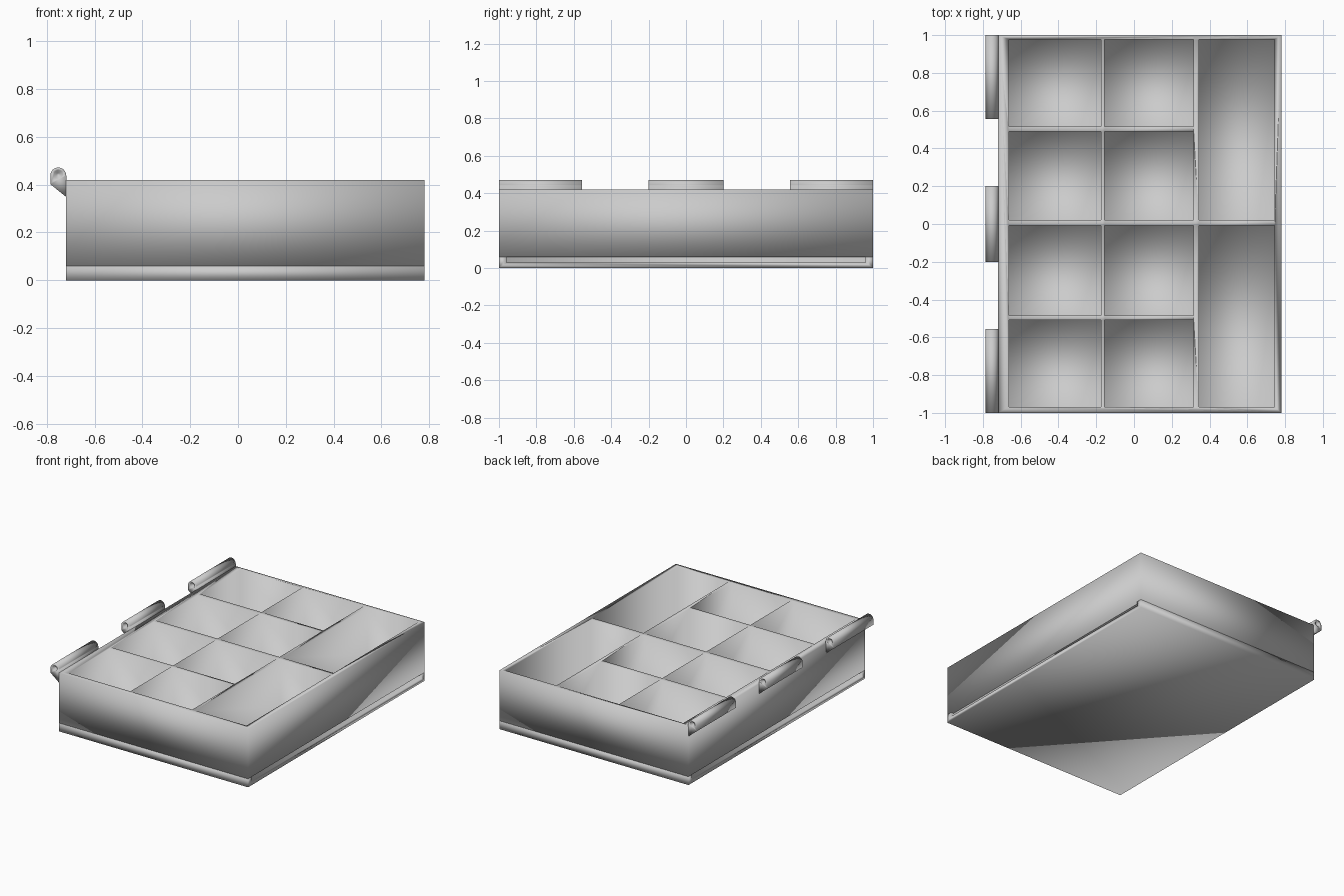
import bpy, math

if "Cube" in bpy.data.objects:
    bpy.data.objects.remove(bpy.data.objects["Cube"])

X0, X1 = -0.72, 0.78      # outer walls in x
RIM, SEAM, FLOOR = 0.42, 0.06, 0.08


def mesh_object(name, verts, faces):
    me = bpy.data.meshes.new(name)
    me.from_pydata(verts, [], faces)
    ob = bpy.data.objects.new(name, me)
    bpy.context.collection.objects.link(ob)
    return ob


def prism(name, outline, y0, y1):
    """Extrude an xz outline (counter-clockwise seen from -y) along y."""
    n = len(outline)
    verts = [(x, y, z) for y in (y0, y1) for x, z in outline]
    faces = [list(range(n)), list(range(2 * n - 1, n - 1, -1))]
    faces += [[(i + 1) % n, i, n + i, n + (i + 1) % n] for i in range(n)]
    return mesh_object(name, verts, faces)


def box(name, x0, x1, y0, y1, z0, z1):
    return prism(name, [(x0, z0), (x1, z0), (x1, z1), (x0, z1)], y0, y1)


def cone(name, x, y, z, r, depth):
    """Dimple cutter: wide end just outside the face, tip at y + depth."""
    s = math.copysign(1, depth)
    bpy.ops.mesh.primitive_cone_add(
        vertices=24, radius1=r, radius2=r * 0.3, depth=abs(depth) + 0.004,
        location=(x, y + depth / 2 - s * 0.002, z),
        rotation=(-s * math.pi / 2, 0, 0))
    ob = bpy.context.object
    ob.name = name
    return ob


def cut(target, cutters):
    for c in cutters:
        m = target.modifiers.new("cut", 'BOOLEAN')
        m.operation, m.solver, m.object = 'DIFFERENCE', 'EXACT', c
        bpy.context.view_layer.objects.active = target
        bpy.ops.object.modifier_apply(modifier=m.name)
        bpy.data.objects.remove(c)


# Tray body with its ten compartments
tray = box("tray_body", X0, X1, -1, 1, SEAM, RIM)
rows = [(-0.968, -0.507), (-0.485, -0.008), (0.02, 0.49), (0.517, 0.977)]
cells = [(x0, x1, y0, y1) for x0, x1 in ((-0.663, -0.175), (-0.155, 0.315))
         for y0, y1 in rows]
cells += [(0.343, 0.745, -0.968, -0.008), (0.343, 0.745, 0.02, 0.977)]
cut(tray, [box("cell_cutter", *c, FLOOR, 0.6) for c in cells])

# Base plate with a shallow slot along each long side
base = box("base_plate", X0, X1, -1, 1, 0, SEAM)
cut(base, [box("slot_cutter", x - 0.02, x + 0.02, -0.96, 0.96, 0.03, 0.1)
           for x in (X0, X1)])

# Hinge knuckles: rounded top, sloped foot, dimpled ends
HX, HZ, HR = -0.752, 0.439, 0.033
outline = [(X0 + 0.002, 0.348), (X0 + 0.002, HZ)]
outline += [(HX + HR * math.cos(a), HZ + HR * math.sin(a))
            for a in [math.pi * i / 16 for i in range(17)]]
outline += [(HX - HR, 0.402)]
knuckles = []
for name, y0, y1 in (("hinge_front", -1, -0.555), ("hinge_middle", -0.2, 0.2),
                     ("hinge_back", 0.555, 1)):
    k = prism(name, outline, y0, y1)
    cut(k, [cone("dimple_cutter", HX, y0, HZ + 0.004, 0.02, 0.025),
            cone("dimple_cutter", HX, y1, HZ + 0.004, 0.02, -0.025)])
    knuckles.append(k)

# The whole model is shaded smooth, even across its square corners
bpy.ops.object.select_all(action='DESELECT')
for ob in [tray, base] + knuckles:
    ob.select_set(True)
bpy.context.view_layer.objects.active = tray
bpy.ops.object.shade_smooth()
